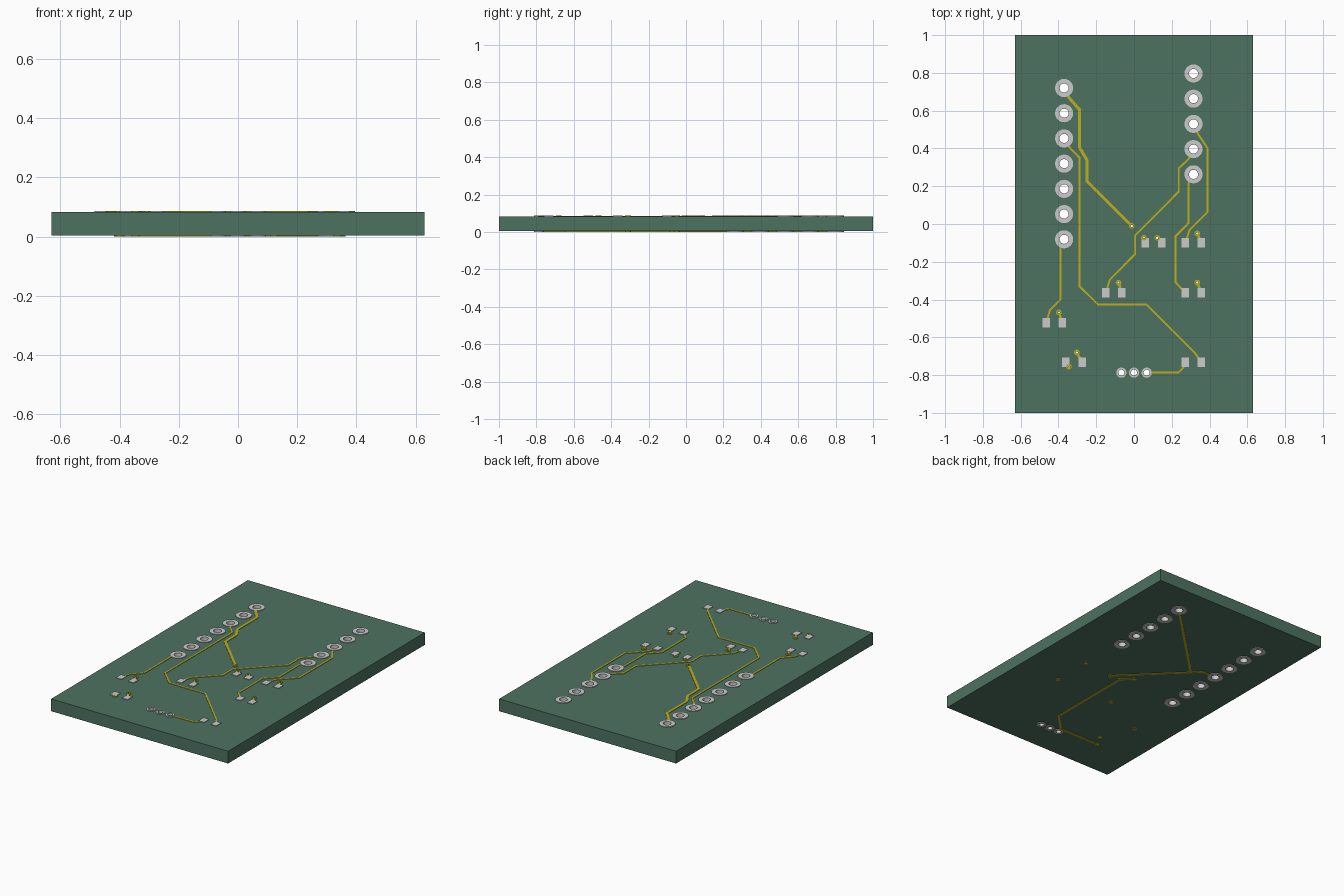
import bpy, bmesh, math
from mathutils import Vector

if "Cube" in bpy.data.objects:
    bpy.data.objects.remove(bpy.data.objects["Cube"])

Z0, Z1 = 0.004, 0.083      # board bottom and top
PAD_T, TRACE_T = 0.004, 0.003


def material(name, rgb):
    m = bpy.data.materials.new(name)
    m.diffuse_color = (*rgb, 1)
    m.use_nodes = True
    m.node_tree.nodes["Principled BSDF"].inputs["Base Color"].default_value = m.diffuse_color
    return m


GREEN = material("board_green", (0.075, 0.17, 0.12))
GOLD = material("trace_yellow", (0.52, 0.43, 0.01))


def make(name, bm, mat=None):
    bmesh.ops.recalc_face_normals(bm, faces=bm.faces[:])
    me = bpy.data.meshes.new(name)
    bm.to_mesh(me)
    bm.free()
    ob = bpy.data.objects.new(name, me)
    bpy.context.collection.objects.link(ob)
    if mat:
        me.materials.append(mat)
    return ob


def box(bm, x, y, w, d, za, zb):
    r = bmesh.ops.create_cube(bm, size=1)
    for v in r["verts"]:
        v.co = (x + v.co.x * w, y + v.co.y * d, (za + zb) / 2 + v.co.z * (zb - za))


def eyelet(bm, x, y, r_in, r_wall, r_out, t, n):
    """Plated hole: a flange on each face joined by a barrel."""
    prof = [(r_in, Z0 - t), (r_out, Z0 - t), (r_out, Z0), (r_wall, Z0),
            (r_wall, Z1), (r_out, Z1), (r_out, Z1 + t), (r_in, Z1 + t)]
    rings = []
    for i in range(n):
        a = 2 * math.pi * i / n
        rings.append([bm.verts.new((x + r * math.cos(a), y + r * math.sin(a), z)) for r, z in prof])
    for i in range(n):
        p, q = rings[i], rings[(i + 1) % n]
        for k in range(len(prof)):
            j = (k + 1) % len(prof)
            bm.faces.new((p[k], q[k], q[j], p[j]))


def trace(bm, pts, w, za, zb, trim=(0, 0)):
    """Flat mitred ribbon along a path, shortened where it meets a hole."""
    p = [Vector(c) for c in pts]
    a = p[0] + (p[1] - p[0]).normalized() * trim[0]
    b = p[-1] + (p[-2] - p[-1]).normalized() * trim[1]
    p[0], p[-1] = a, b
    dirs = [(q - o).normalized() for o, q in zip(p, p[1:])]
    sections = []
    for i, c in enumerate(p):
        d0, d1 = dirs[max(i - 1, 0)], dirs[min(i, len(dirs) - 1)]
        t = (d0 + d1).normalized()
        n = Vector((-t.y, t.x)) * (w / 2 / t.dot(d1))
        sections.append([bm.verts.new((*(c + n * s), z))
                         for s, z in ((1, za), (-1, za), (-1, zb), (1, zb))])
    for s, e in zip(sections, sections[1:]):
        for k in range(4):
            j = (k + 1) % 4
            bm.faces.new((s[k], s[j], e[j], e[k]))
    bm.faces.new(sections[0])
    bm.faces.new(sections[-1][::-1])


# Hole layout
STEP = 0.1335
header = [(-0.37, 0.72 - STEP * i) for i in range(7)] + [(0.315, 0.797 - STEP * i) for i in range(5)]
small = [(x, -0.787) for x in (-0.067, 0, 0.067)]
vias = [(-0.012, -0.01), (0.052, -0.073), (0.123, -0.073), (0.335, -0.05), (0.335, -0.31),
        (-0.082, -0.31), (-0.398, -0.468), (-0.303, -0.68), (-0.345, -0.755)]

# Board with drilled holes
bm = bmesh.new()
box(bm, 0, 0, 1.26, 2, Z0, Z1)
board = make("circuit_board", bm, GREEN)
bm = bmesh.new()
for group, r in ((header, 0.030), (small, 0.019), (vias, 0.009)):
    for x, y in group:
        c = bmesh.ops.create_cone(bm, cap_ends=True, segments=24, radius1=r, radius2=r, depth=0.4)
        bmesh.ops.translate(bm, verts=c["verts"], vec=(x, y, 0.04))
cutter = make("drill_cutter", bm)
mod = board.modifiers.new("drill", "BOOLEAN")
mod.operation, mod.solver, mod.object = "DIFFERENCE", "EXACT", cutter
bpy.context.view_layer.objects.active = board
bpy.ops.object.modifier_apply(modifier=mod.name)
bpy.data.objects.remove(cutter)

# Plated holes
for name, group, dims, mat in (
        ("header_pads", header, (0.024, 0.030, 0.048, PAD_T, 24), None),
        ("small_pads", small, (0.016, 0.019, 0.027, PAD_T, 24), None),
        ("vias", vias, (0.006, 0.009, 0.015, PAD_T, 24), GOLD)):
    bm = bmesh.new()
    for x, y in group:
        eyelet(bm, x, y, *dims)
    make(name, bm, mat)

# Surface pads, in pairs
bm = bmesh.new()
for x, y in ((0.06, -0.1), (0.271, -0.1), (-0.15, -0.365), (0.271, -0.365),
             (-0.465, -0.523), (-0.361, -0.733), (0.271, -0.733)):
    for dx in (0, 0.086):
        box(bm, x + dx, y, 0.04, 0.05, Z1, Z1 + PAD_T)
make("surface_pads", bm)

# Top traces: path, width, start trim, end trim
top = [
    ([(-0.37, 0.72), (-0.345, 0.67), (-0.288, 0.605), (-0.288, 0.405), (-0.25, 0.34),
      (-0.248, 0.225), (-0.012, -0.01)], 0.016, 0.036, 0.010),
    ([(-0.37, 0.453), (-0.345, 0.41), (-0.288, 0.35), (-0.288, -0.33), (-0.19, -0.427),
      (0.067, -0.427), (0.323, -0.683), (0.357, -0.733)], 0.010, 0.036, 0),
    ([(-0.37, -0.08), (-0.389, -0.125), (-0.389, -0.4), (-0.445, -0.455), (-0.465, -0.523)], 0.010, 0.036, 0),
    ([(0.315, 0.397), (0.29, 0.345), (0.237, 0.295), (0.237, 0.172), (0.005, -0.062),
      (0.005, -0.16), (-0.128, -0.295), (-0.15, -0.365)], 0.010, 0.036, 0),
    ([(0.315, 0.53), (0.34, 0.475), (0.39, 0.4), (0.39, 0.065), (0.295, -0.03), (0.271, -0.1)], 0.010, 0.036, 0),
    ([(0.315, 0.263), (0.288, 0.215), (0.288, 0.003), (0.22, -0.065), (0.22, -0.308), (0.271, -0.365)],
     0.010, 0.036, 0),
    ([(0.067, -0.787), (0.235, -0.787), (0.262, -0.76), (0.271, -0.733)], 0.010, 0.022, 0),
]
# Short stubs from each via to its surface pad
for v, p in zip(vias[1:], ((0.06, -0.1), (0.146, -0.1), (0.357, -0.1), (0.357, -0.365),
                           (-0.064, -0.365), (-0.379, -0.523), (-0.275, -0.733), (-0.361, -0.733))):
    top.append(([v, p], 0.014, 0.010, 0))
bm = bmesh.new()
for pts, w, a, b in top:
    trace(bm, pts, w, Z1, Z1 + TRACE_T, (a, b))
make("top_traces", bm, GOLD)

# Bottom traces
bottom = [
    ([(-0.37, 0.32), (-0.272, 0.32), (0.123, -0.073)], 0.036, 0.010),
    ([(0.315, 0.797), (-0.222, 0.268)], 0.036, 0),
    ([(-0.012, -0.01), (0.052, -0.073)], 0.010, 0.010),
    ([(0.052, -0.073), (0.052, -0.642), (-0.06, -0.755), (-0.067, -0.787)], 0.010, 0.022),
    ([(-0.345, -0.755), (-0.06, -0.755)], 0.010, 0),
]
bm = bmesh.new()
for pts, a, b in bottom:
    trace(bm, pts, 0.015, Z0 - TRACE_T, Z0, (a, b))
make("bottom_traces", bm, GOLD)
